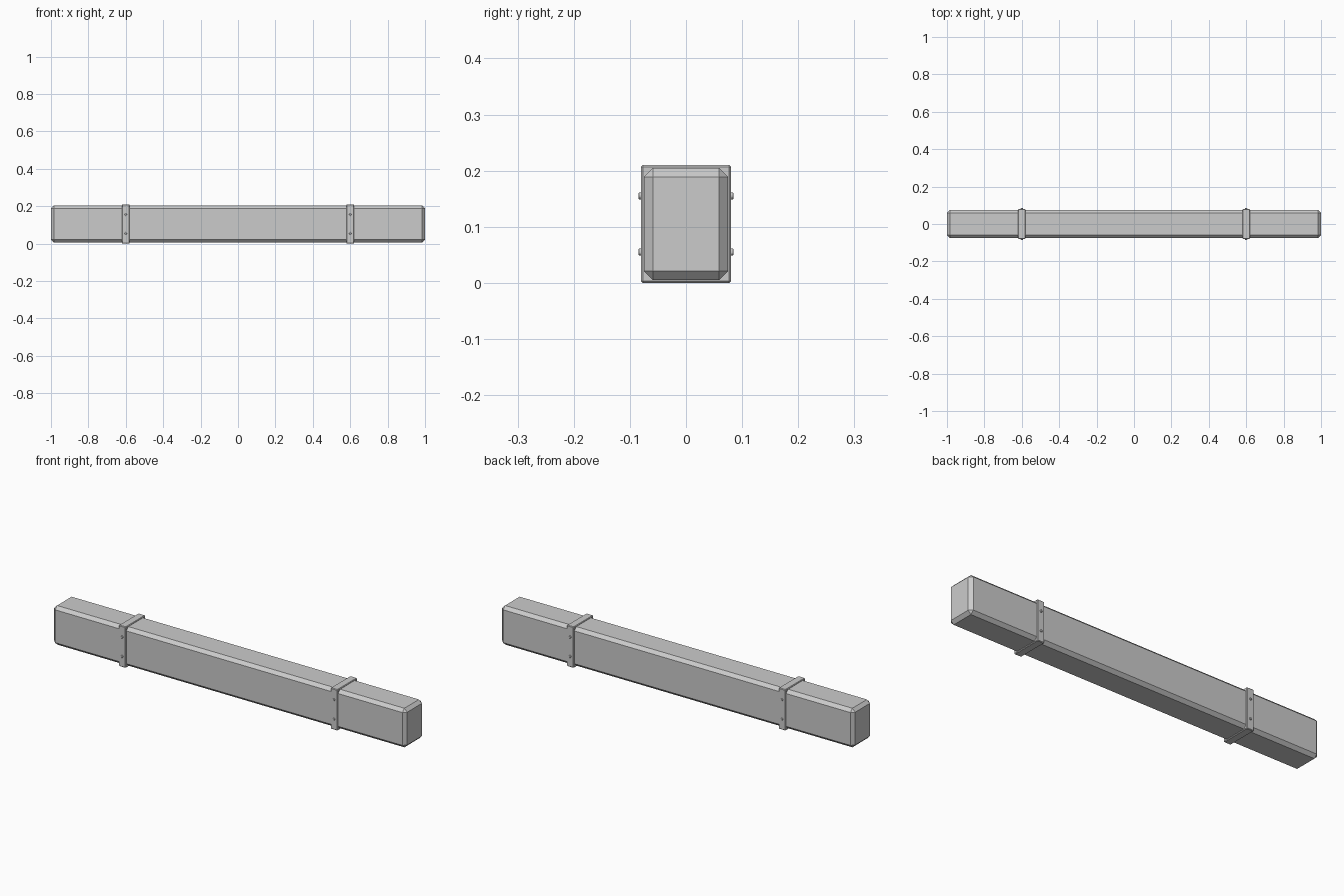
import bpy, math

if "Cube" in bpy.data.objects:
    bpy.data.objects.remove(bpy.data.objects["Cube"])

CZ = 0.105  # height of the beam's centre line


def bevelled_box(name, size, loc, width):
    bpy.ops.mesh.primitive_cube_add(size=1, location=loc)
    ob = bpy.context.object
    ob.name = name
    ob.scale = size
    bpy.ops.object.transform_apply(location=False, rotation=False, scale=True)
    mod = ob.modifiers.new("chamfer", 'BEVEL')
    mod.width = width
    mod.segments = 1
    return ob


def bolt(name, x, side, z):
    # short stud with a chamfered head, axis along y
    bpy.ops.mesh.primitive_cylinder_add(
        vertices=8, radius=0.0065, depth=0.012,
        location=(x, side * 0.079, z), rotation=(math.pi / 2, 0, 0))
    ob = bpy.context.object
    ob.name = name
    mod = ob.modifiers.new("chamfer", 'BEVEL')
    mod.width = 0.0015
    mod.segments = 1


# Main beam with chamfered edges
bevelled_box("beam", (2.0, 0.15, 0.20), (0, 0, CZ), 0.016)

# Two straps, each with two bolts on the front and back
for label, x in (("left", -0.6), ("right", 0.6)):
    bevelled_box(label + "_strap", (0.04, 0.16, 0.21), (x, 0, CZ), 0.003)
    for face, side in (("front", -1), ("back", 1)):
        for level, dz in (("lower", -0.05), ("upper", 0.05)):
            bolt(f"{label}_{face}_{level}_bolt", x, side, CZ + dz)
